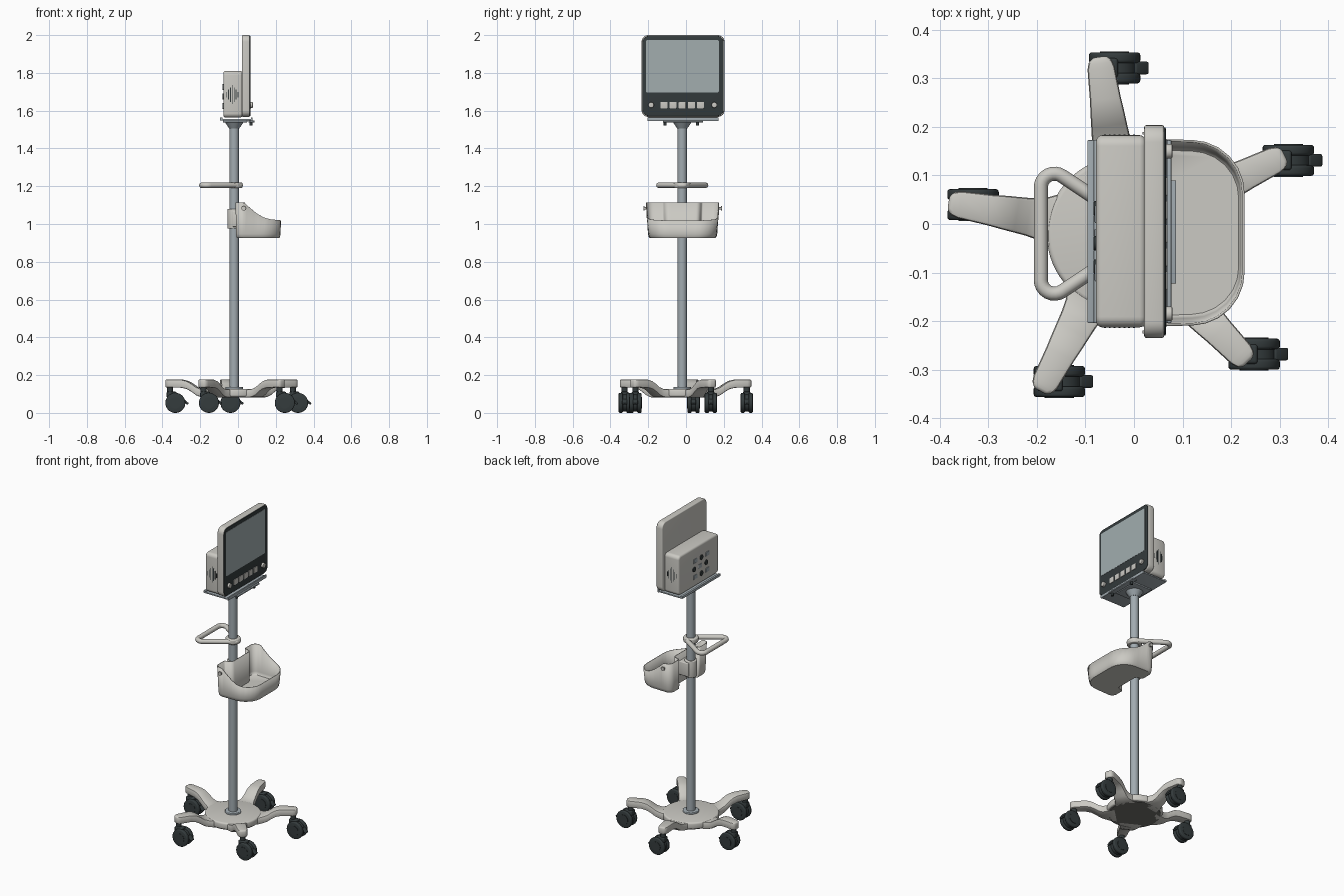
import bpy, bmesh, math
from mathutils import Vector, Matrix

if "Cube" in bpy.data.objects:
    bpy.data.objects.remove(bpy.data.objects["Cube"])

def material(name, c):
    m = bpy.data.materials.new(name)
    m.diffuse_color = (*c, 1)
    m.use_nodes = True
    m.node_tree.nodes["Principled BSDF"].inputs["Base Color"].default_value = m.diffuse_color
    return m

SHELL = material("warm_grey", (0.60, 0.59, 0.55))
METAL = material("blue_grey_metal", (0.36, 0.41, 0.44))
DARK = material("dark_plastic", (0.035, 0.045, 0.047))
GLASS = material("screen_glass", (0.36, 0.42, 0.43))
UNDER = material("underside", (0.16, 0.16, 0.15))
CX = CY = -0.02  # pole axis

def finish(name, bm, mat, bevel=0, seg=3):
    bmesh.ops.recalc_face_normals(bm, faces=bm.faces[:])
    if bevel:
        edges = [e for e in bm.edges if len(e.link_faces) == 2 and e.calc_face_angle() > 0.7]
        bmesh.ops.bevel(bm, geom=edges, offset=bevel, segments=seg, profile=0.5,
                        affect='EDGES', clamp_overlap=True)
    me = bpy.data.meshes.new(name)
    bm.to_mesh(me)
    bm.free()
    ob = bpy.data.objects.new(name, me)
    bpy.context.collection.objects.link(ob)
    me.materials.append(mat)
    return ob

def box(name, lo, hi, mat, bevel=0):
    lo, hi = Vector(lo), Vector(hi)
    bm = bmesh.new()
    bmesh.ops.create_cube(bm, size=1, matrix=Matrix.Translation((lo + hi) / 2) @ Matrix.Diagonal((*(hi - lo), 1)))
    return finish(name, bm, mat, bevel)

def rod(name, a, b, r, mat, r2=None, bevel=0, n=32):
    a, b = Vector(a), Vector(b)
    bm = bmesh.new()
    rot = (b - a).to_track_quat('Z', 'Y').to_matrix().to_4x4()
    bmesh.ops.create_cone(bm, cap_ends=True, segments=n, radius1=r, radius2=r if r2 is None else r2,
                          depth=(b - a).length, matrix=Matrix.Translation((a + b) / 2) @ rot)
    return finish(name, bm, mat, bevel)

def rounded(corners, steps=6):
    """Closed 2D outline from (x, y, radius) corners, rounded with quadratic arcs."""
    out = []
    for i, (x, y, r) in enumerate(corners):
        p = Vector((x, y))
        a = Vector(corners[i - 1][:2]) - p
        b = Vector(corners[(i + 1) % len(corners)][:2]) - p
        k = r / math.tan(a.angle(b) / 2)
        p0, p1 = p + a.normalized() * k, p + b.normalized() * k
        w = math.sin(a.angle(b) / 2)  # rational weight gives a true circle
        for j in range(steps + 1):
            t = j / steps
            d = (1 - t) ** 2 + 2 * w * t * (1 - t) + t * t
            out.append((p0 * (1 - t) ** 2 + p * 2 * w * t * (1 - t) + p1 * t * t) / d)
    return out

def slab_x(name, x0, x1, y0, y1, z0, z1, r, mat, bevel=0):
    """Rounded rectangle in the yz plane, extruded along x."""
    pts = rounded([(y0, z0, r), (y1, z0, r), (y1, z1, r), (y0, z1, r)])
    bm = bmesh.new()
    f = bm.faces.new([bm.verts.new((x0, p.x, p.y)) for p in pts])
    ext = bmesh.ops.extrude_face_region(bm, geom=[f])
    bmesh.ops.translate(bm, vec=(x1 - x0, 0, 0), verts=[v for v in ext['geom'] if isinstance(v, bmesh.types.BMVert)])
    return finish(name, bm, mat, bevel)

# Base hub
rod("base_hub", (CX, CY, 0.085), (CX, CY, 0.127), 0.16, SHELL, bevel=0.01, n=64)
rod("hub_underside", (CX, CY, 0.081), (CX, CY, 0.087), 0.148, UNDER, n=64)
rod("pole_collar", (CX, CY, 0.125), (CX, CY, 0.138), 0.046, METAL, bevel=0.004)

# Five arms, each with a twin-wheel caster
SECTIONS = [(.10, .075, .124), (.15, .055, .124), (.175, .043, .127), (.20, .039, .137), (.225, .037, .155),
            (.25, .035, .169), (.28, .032, .176), (.345, .028, .177), (.358, .024, .177), (.368, .015, .177)]
for i in range(5):
    ang = math.radians(98 - 72 * i)
    bm = bmesh.new()
    rings = [[bm.verts.new((r, s * w, z - d)) for s, d in ((-1, .043), (1, .043), (1, 0), (-1, 0))]
             for r, w, z in SECTIONS]
    for a, b in zip(rings, rings[1:]):
        for j in range(4):
            bm.faces.new((a[j], a[(j + 1) % 4], b[(j + 1) % 4], b[j]))
    bm.faces.new(rings[0])
    bm.faces.new(rings[-1])
    bmesh.ops.transform(bm, verts=bm.verts[:], matrix=Matrix.Translation((CX, CY, 0)) @ Matrix.Rotation(ang, 4, 'Z'))
    finish(f"base_arm_{i}", bm, SHELL, 0.007, 2)

    px, py = CX + 0.345 * math.cos(ang), CY + 0.345 * math.sin(ang)
    wx, wz = px + 0.028, 0.053
    rod(f"caster_stem_{i}", (px, py, 0.085), (px, py, 0.136), 0.016, DARK, n=20)
    for s in (-1, 1):
        rod(f"caster_wheel_{i}", (wx, py + s * .010, wz), (wx, py + s * .032, wz), 0.053, DARK, bevel=.006, n=36)
        rod(f"caster_hubcap_{i}", (wx, py + s * .030, wz), (wx, py + s * .034, wz), 0.03, DARK, n=24)
    rod(f"caster_body_{i}", (wx, py - .011, wz), (wx, py + .011, wz), 0.045, DARK, n=28)
    box(f"caster_housing_{i}", (px - .018, py - .02, .08), (px + .035, py + .02, .112), DARK, .006)
    pedal = box(f"caster_brake_pedal_{i}", (-.018, -.013, -.006), (.018, .013, .006), DARK, .004)
    pedal.matrix_world = Matrix.Translation((wx + .054, py, .058)) @ Matrix.Rotation(math.radians(40), 4, 'Y')

# Pole with flared head
rod("pole", (CX, CY, 0.12), (CX, CY, 1.54), 0.025, METAL, n=40)
rod("pole_head_flare", (CX, CY, 1.505), (CX, CY, 1.54), 0.026, METAL, r2=0.05)
box("pole_head_plate", (-.08, -.10, 1.538), (.05, .06, 1.548), METAL, .003)

# Monitor tray with side rails and clamp screws
box("tray_plate", (-.096, -.204, 1.548), (.075, .173, 1.557), METAL, .002)
box("tray_back_rail", (-.096, -.204, 1.555), (-.082, .173, 1.564), METAL, .002)
box("tray_front_rail", (.068, -.204, 1.545), (.077, .173, 1.564), METAL, .002)
box("tray_release_bar", (.055, -.123, 1.538), (.087, .09, 1.547), METAL, .002)
for y in (-.11, .06):
    rod("tray_screw", (.068, y, 1.522), (.068, y, 1.54), .008, DARK, n=16)

# Monitor
slab_x("monitor_shell", .021, .062, -.235, .204, 1.567, 2.0, .035, SHELL, .005)
slab_x("monitor_bezel", .060, .0655, -.230, .199, 1.572, 1.995, .032, DARK, .002)
slab_x("monitor_screen", .062, .0668, -.212, .174, 1.697, 1.973, .006, GLASS)
for i in range(5):
    y = -.117 + .0485 * i
    slab_x(f"front_button_{i}", .064, .069, y - .019, y + .019, 1.612, 1.647, .004, SHELL, .001)
for y in (-.185, .150):
    rod("front_knob", (.064, y, 1.63), (.079, y, 1.63), .015, SHELL, bevel=.003)

# Rear electronics housing with ports and vents
slab_x("rear_housing", -.078, .024, -.213, .183, 1.564, 1.81, .022, SHELL, .012)
for r in range(3):
    for c in range(3):
        y, z = -.10 + .06 * c + .012 * (r % 2), 1.625 + .05 * r
        if (r + c) % 2:
            rod("rear_socket", (-.074, y, z), (-.083, y, z), .015, DARK, bevel=.002, n=20)
        else:
            box("rear_port", (-.081, y - .018, z - .013), (-.075, y + .018, z + .013), METAL, .002)
for s, y in ((-1, -.213), (1, .183)):
    for k in range(-3, 4):
        h = .05 - .012 * abs(k)
        x = -.03 + .010 * k
        box("side_vent_slot", (x - .002, y - .001, 1.685 - h), (x + .002, y + .001, 1.685 + h), DARK)

# Push handle: triangular loop clamped on the pole
pts = rounded([(-.192, .128, .028), (-.192, -.168, .028), (.012, -.032, .012), (.012, -.008, .012)], 8)
cu = bpy.data.curves.new("push_handle", 'CURVE')
cu.dimensions = '3D'
cu.bevel_depth, cu.bevel_resolution = .0145, 4
sp = cu.splines.new('POLY')
sp.points.add(len(pts) - 1)
for q, p in zip(sp.points, pts):
    q.co = (p.x, p.y, 1.205, 1)
sp.use_cyclic_u = True
cu.materials.append(SHELL)
bpy.context.collection.objects.link(bpy.data.objects.new("push_handle", cu))
rod("handle_collar", (CX, CY, 1.19), (CX, CY, 1.221), .043, SHELL, bevel=.006)

# Storage basket: high notched back, low rounded front
BY = -.018
outline = rounded([(-.013, -.195, .035), (.228, -.188, .11), (.228, .188, .11), (-.013, .195, .035),
                   (-.013, .10, .012), (.032, .085, .018), (.032, -.085, .018), (-.013, -.10, .012)])
loop = []
for i, p in enumerate(outline):  # subdivide long runs so the rim can curve
    q = outline[(i + 1) % len(outline)]
    n = max(1, int((q - p).length / .012))
    loop += [p.lerp(q, j / n) for j in range(n)]
RIM = [(-1, 1.115), (.033, 1.113), (.06, 1.088), (.10, 1.055), (.135, 1.035), (.17, 1.025), (.24, 1.018)]
def rim(x):
    for (x0, z0), (x1, z1) in zip(RIM, RIM[1:]):
        if x <= x1:
            return z0 + (z1 - z0) * (x - x0) / (x1 - x0)
bm = bmesh.new()
rings = []
for t, sx, sy in ((0, .92, .89), (.006, .955, .925), (.022, .975, .945), (None, 1, 1)):
    rings.append([bm.verts.new((.10 + (p.x - .10) * sx, BY + p.y * sy, rim(p.x) if t is None else .925 + t))
                  for p in loop])
for a, b in zip(rings, rings[1:]):
    for j in range(len(a)):
        k = (j + 1) % len(a)
        bm.faces.new((a[j], a[k], b[k], b[j]))
bm.faces.new(rings[0])
basket = finish("storage_basket", bm, SHELL)
mod = basket.modifiers.new("wall", 'SOLIDIFY')
mod.thickness, mod.offset = .005, -1

# Basket clamp and cable hooks
rod("basket_clamp", (CX, CY, .975), (CX, CY, 1.08), .036, SHELL, bevel=.005)
box("basket_mount", (-.03, CY - .045, .985), (.034, CY + .045, 1.07), SHELL, .005)
for s in (-1, 1):
    y = BY + s * .188
    rod("basket_hook_pin", (.03, y, 1.083), (.03, y + s * .018, 1.083), .006, SHELL, n=16)
    rod("basket_hook_head", (.03, y + s * .014, 1.083), (.03, y + s * .02, 1.083), .012, SHELL, n=20)

# Smooth shading with sharp edges kept
bpy.ops.object.select_all(action='DESELECT')
for ob in bpy.context.collection.objects:
    if ob.type == 'MESH':
        ob.select_set(True)
        bpy.context.view_layer.objects.active = ob
bpy.ops.object.shade_smooth_by_angle(angle=math.radians(40))
